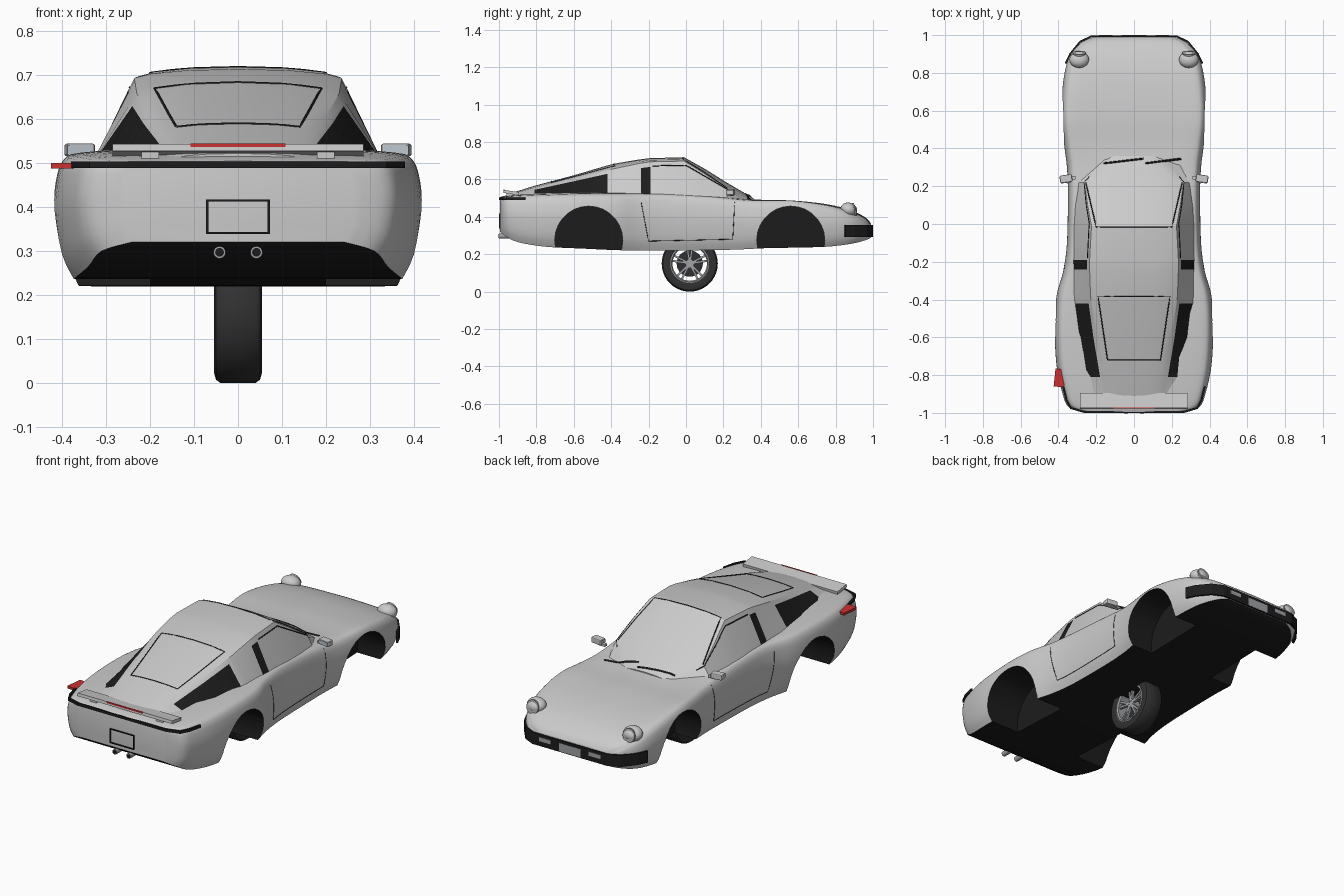
import bpy, bmesh
from math import sin, cos, pi, radians
from mathutils import Vector
from mathutils.bvhtree import BVHTree

if "Cube" in bpy.data.objects:
    bpy.data.objects.remove(bpy.data.objects["Cube"])


def material(name, *rgb):
    m = bpy.data.materials.new(name)
    m.diffuse_color = (*rgb, 1)
    m.use_nodes = True
    m.node_tree.nodes["Principled BSDF"].inputs["Base Color"].default_value = m.diffuse_color
    return m


PAINT = material("paint", .75, .75, .75)
BLACK = material("black", .012, .012, .012)
RED = material("red", .6, .03, .03)
DARK = material("rubber", .03, .03, .03)
METAL = material("metal", .35, .36, .38)
GLASS = material("mirror_glass", .5, .56, .62)


def smooth(ob, angle=35):
    bpy.ops.object.select_all(action='DESELECT')
    ob.select_set(True)
    bpy.context.view_layer.objects.active = ob
    bpy.ops.object.shade_smooth_by_angle(angle=radians(angle))


def mesh(name, verts, faces, mats, index=None):
    me = bpy.data.meshes.new(name)
    me.from_pydata(verts, [], faces)
    for m in mats:
        me.materials.append(m)
    if index:
        me.polygons.foreach_set("material_index", index)
    bm = bmesh.new()
    bm.from_mesh(me)
    bmesh.ops.recalc_face_normals(bm, faces=bm.faces)
    bm.to_mesh(me)
    bm.free()
    ob = bpy.data.objects.new(name, me)
    bpy.context.collection.objects.link(ob)
    return ob


def loft(name, rings, mats, loop=False, pick=lambda c, j: 0):
    n, k = len(rings), len(rings[0])
    verts = [Vector(p) for r in rings for p in r]
    faces, index = [], []
    for i in range(n if loop else n - 1):
        for j in range(k):
            f = [i * k + j, i * k + (j + 1) % k,
                 (i + 1) % n * k + (j + 1) % k, (i + 1) % n * k + j]
            faces.append(f)
            index.append(pick(sum((verts[v] for v in f), Vector()) / 4, j))
    if not loop:
        faces += [list(range(k)), list(range((n - 1) * k, n * k))]
        index += [0, 0]
    return mesh(name, verts, faces, mats, index)


def spline(rows, steps):
    """Catmull-Rom through rows of numbers."""
    out, last = [], len(rows) - 1
    for i in range(last):
        a, b, c, d = (rows[min(max(i + o, 0), last)] for o in (-1, 0, 1, 2))
        for s in range(steps):
            t = s / steps
            out.append([q + .5 * t * (r - p + t * (2 * p - 5 * q + 4 * r - u + t * (3 * (q - r) + u - p)))
                        for p, q, r, u in zip(a, b, c, d)])
    return out + [list(rows[-1])]


def full_ring(half, y):
    pts = [(x, y, z) for x, z in half]
    return pts + [(-x, y, z) for x, y, z in reversed(pts[1:-1])]


def box(name, loc, dims, mat, rot=(0, 0, 0)):
    bpy.ops.mesh.primitive_cube_add(size=1, location=loc, rotation=rot)
    ob = bpy.context.object
    ob.name, ob.scale = name, dims
    ob.data.materials.append(mat)
    return ob


def cylinder(name, loc, r, depth, axis, mat, sides=24):
    rot = {'x': (0, pi / 2, 0), 'y': (pi / 2, 0, 0)}[axis]
    bpy.ops.mesh.primitive_cylinder_add(vertices=sides, radius=r, depth=depth, location=loc, rotation=rot)
    ob = bpy.context.object
    ob.name = name
    ob.data.materials.append(mat)
    smooth(ob)
    return ob


# Body shell: y, half width, bottom, shoulder, centre height
stations = [(-.995, .27, .32, .50, .505), (-.97, .345, .30, .505, .512), (-.9, .378, .265, .51, .522),
            (-.75, .41, .24, .515, .53), (-.55, .42, .23, .52, .535), (-.38, .41, .222, .52, .535),
            (-.25, .375, .22, .52, .535), (-.1, .355, .22, .52, .53), (.15, .35, .222, .505, .515),
            (.3, .355, .226, .49, .5), (.42, .37, .232, .487, .49), (.57, .385, .235, .487, .487),
            (.75, .375, .24, .462, .468), (.88, .345, .255, .425, .436), (.96, .28, .275, .385, .396),
            (.99, .215, .29, .35, .362)]
rings = []
for y, w, zb, zs, zc in spline(stations, 4):
    h = zs - zb
    side = [(.9 * w, zb), (.965 * w, zb + .2 * h), (w, zb + .55 * h), (.985 * w, zb + .8 * h),
            (.945 * w, zs - .012), (.85 * w, zs + .25 * (zc - zs)), (.5 * w, zc - .003), (0, zc)]
    rings.append(full_ring([(0, zb)] + spline(side, 3), y))
K = len(rings[0])
body = loft("body_shell", rings, [PAINT, BLACK], pick=lambda c, j: int(j in (0, K - 1)))

# Wheel wells
bpy.context.view_layer.objects.active = body
for y in (.56, -.52):
    for s in (1, -1):
        cut = cylinder("well_cutter", (s * .4, y, .275), .182, .4, 'x', BLACK, 28)
        cut.hide_render = True
        mod = body.modifiers.new("well", 'BOOLEAN')
        mod.operation, mod.object, mod.solver = 'DIFFERENCE', cut, 'EXACT'
        mod.material_mode = 'TRANSFER'
        bpy.context.view_layer.objects.active = body
        bpy.ops.object.modifier_apply(modifier=mod.name)
        bpy.data.objects.remove(cut)
smooth(body)

# Cabin: y, base half width, base height, roof edge half width, edge height, centre height
cabin_rows = [(.36, .23, .47, .12, .488, .5), (.22, .305, .48, .262, .55, .582), (.1, .32, .49, .245, .63, .657),
              (-.01, .325, .5, .225, .698, .718), (-.19, .33, .5, .235, .694, .714),
              (-.24, .33, .5, .235, .687, .708), (-.38, .33, .505, .23, .658, .685),
              (-.42, .327, .505, .225, .65, .675), (-.6, .3, .51, .2, .603, .622),
              (-.81, .262, .51, .165, .55, .566), (-.95, .24, .5, .14, .512, .522)]
rings = []
for y, hb, z0, ht, ze, zc in cabin_rows:
    half = [(0, z0), (hb, z0), (hb + .85 * (ht - hb), z0 + .86 * (ze - z0)), (ht, ze),
            (.85 * ht, ze + .45 * (zc - ze)), (.5 * ht, ze + .85 * (zc - ze)), (0, zc)]
    rings.append(full_ring(half, y))
cabin = loft("cabin", rings, [PAINT, BLACK],
             pick=lambda c, j: int(j in (1, len(rings[0]) - 2) and (-.82 < c.y < -.41 or -.25 < c.y < -.19)))
smooth(cabin, 25)

# Trim lines laid onto the surfaces
deps = bpy.context.evaluated_depsgraph_get()
trees = [BVHTree.FromObject(o, deps) for o in (body, cabin)]


def trim(name, pts, ray, mat=BLACK, r=.003):
    ray, path = Vector(ray), []
    for a, b in zip(pts, pts[1:]):
        for t in range(9):
            p = Vector(a).lerp(Vector(b), t / 8) - ray * 3
            hits = [h for h in (tr.ray_cast(p, ray) for tr in trees) if h[0]]
            if hits:
                path.append(min(hits, key=lambda h: h[3])[0])
    cu = bpy.data.curves.new(name, 'CURVE')
    cu.dimensions, cu.bevel_depth, cu.bevel_resolution = '3D', r, 0
    sp = cu.splines.new('POLY')
    sp.points.add(len(path) - 1)
    for q, p in zip(sp.points, path):
        q.co = (*p, 1)
    cu.materials.append(mat)
    bpy.context.collection.objects.link(bpy.data.objects.new(name, cu))


down = (0, 0, -1)
trim("windscreen_top_seal", [(-.2, -.015, 0), (.2, -.015, 0)], down)
trim("hatch_seal", [(-.14, -.72, 0), (-.19, -.385, 0), (.19, -.385, 0), (.14, -.72, 0), (-.14, -.72, 0)], down)
for s in (1, -1):
    trim("windscreen_side_seal", [(s * .2, -.015, 0), (s * .255, .22, 0)], down)
    inward = (-s, 0, 0)
    trim("side_window_seal", [(0, .25, .53), (0, .0, .675), (0, -.18, .672)], inward)
    trim("door_seam", [(0, .26, .48), (0, .25, .28), (0, -.2, .27), (0, -.24, .48)], inward, r=.0018)
trim("wiper_left", [(-.16, .32, 0), (.05, .345, 0)], down, r=.006)
trim("wiper_right", [(.06, .32, 0), (.25, .345, 0)], down, r=.006)


# Wraparound bands
def band(name, half, z0, z1, mat):
    pts = half + [(-x, y) for x, y in reversed(half)]
    n = len(pts)
    ob = mesh(name, [(x, y, z) for z in (z0, z1) for x, y in pts],
              [(i, i + 1, n + i + 1, n + i) for i in range(n - 1)], [mat])
    ob.modifiers.new("thickness", 'SOLIDIFY').thickness = .01
    ob.modifiers["thickness"].offset = 0


band("front_bumper", [(.362, .85), (.338, .9), (.285, .965), (.225, .994)], .292, .355, BLACK)
band("tail_light_strip", [(.375, -.86), (.358, -.93), (.335, -.975), (.265, -.995)], .489, .504, BLACK)

# Rear wing and lamps
box("rear_wing", (0, -.935, .53), (.57, .08, .016), PAINT, (radians(-8), 0, 0))
for s in (1, -1):
    box("wing_mount", (s * .2, -.93, .52), (.04, .06, .02), PAINT)
    cylinder("exhaust_pipe", (s * .042, -.965, .297), .014, .07, 'y', METAL, 16)
    cylinder("exhaust_bore", (s * .042, -.996, .297), .010, .012, 'y', BLACK, 16)
box("brake_light", (0, -.974, .541), (.215, .006, .008), RED)
box("side_tail_lamp", (-.393, -.815, .494), (.055, .095, .013), RED, (0, 0, radians(-6)))

# Plates
for s in (1, -1):
    box("rear_plate_frame_side", (s * .07, -.997, .378), (.005, .008, .078), BLACK)
    box("rear_plate_frame_rail", (0, -.997, .378 + s * .037), (.145, .008, .005), BLACK)
    box("front_fog_lamp", (s * .15, .996, .33), (.07, .01, .022), METAL)
box("front_plate", (0, .996, .318), (.13, .008, .045), METAL)

# Pop-up headlights and door mirrors
for s in (1, -1):
    bpy.ops.mesh.primitive_uv_sphere_add(segments=20, ring_count=10, location=(s * .29, .87, .438),
                                         rotation=(radians(-15), 0, 0))
    pod = bpy.context.object
    pod.name, pod.scale = "headlight_pod", (.052, .045, .038)
    pod.data.materials.append(PAINT)
    smooth(pod)
    lens = cylinder("headlight_lens", (s * .29, .898, .438), .036, .018, 'y', METAL, 20)
    lens.rotation_euler.x += radians(15)
    box("mirror_stalk", (s * .33, .245, .518), (.04, .02, .012), PAINT)
    shell = box("mirror_shell", (s * .36, .24, .53), (.066, .04, .03), PAINT, (0, 0, s * radians(-8)))
    bev = shell.modifiers.new("round", 'BEVEL')
    bev.width, bev.segments = .15, 2
    box("mirror_glass", (s * .36, .2195, .53), (.056, .004, .022), GLASS, (0, 0, s * radians(-8)))

# Single wheel under the floor
WY, WZ = .02, .15


def spin(name, profile, mat):
    turns = [2 * pi * i / 40 for i in range(40)]
    smooth(loft(name, [[(x, WY + r * cos(a), WZ + r * sin(a)) for x, r in profile] for a in turns],
                [mat], loop=True))


spin("tyre", [(-.048, .1), (-.055, .125), (-.05, .143), (-.04, .15), (.04, .15), (.05, .143), (.055, .125), (.048, .1)],
     DARK)
spin("rim", [(-.05, .104), (.05, .104), (.052, .098), (.044, .092), (-.044, .092), (-.052, .098)], METAL)
cylinder("brake_disc", (-.005, WY, WZ), .07, .012, 'x', DARK, 32)
cylinder("hub", (.015, WY, WZ), .024, .05, 'x', METAL, 20)
for i in range(5):
    for d in (-9, 9):
        a = radians(72 * i + d)
        box("spoke", (.034, WY - .056 * sin(a), WZ + .056 * cos(a)), (.014, .011, .085), METAL, (a, 0, 0))
